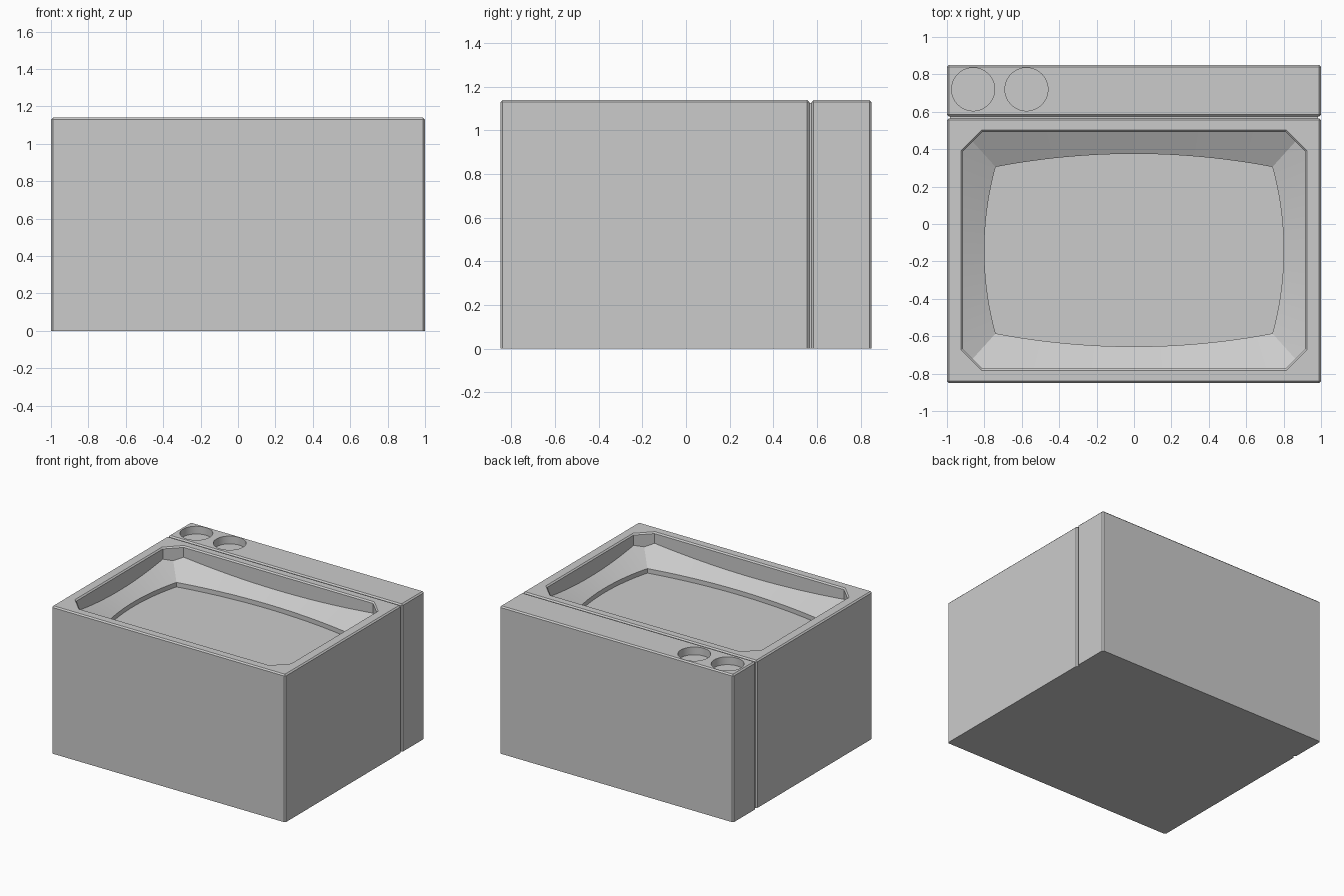
import bpy, bmesh, math

old = bpy.data.objects.get("Cube")
if old:
    bpy.data.objects.remove(old, do_unlink=True)

grey = bpy.data.materials.new("plain_grey")
grey.use_nodes = True
grey.diffuse_color = (0.6, 0.6, 0.6, 1)
grey.node_tree.nodes["Principled BSDF"].inputs["Base Color"].default_value = (0.6, 0.6, 0.6, 1)

HEIGHT, BEVEL = 1.14, 0.01


def make_object(name, bm):
    bmesh.ops.recalc_face_normals(bm, faces=bm.faces)
    mesh = bpy.data.meshes.new(name)
    bm.to_mesh(mesh)
    bm.free()
    mesh.materials.append(grey)
    obj = bpy.data.objects.new(name, mesh)
    bpy.context.collection.objects.link(obj)
    return obj


def box(name, half_x, y0, y1, height, bevel=0):
    """Box on the ground with bevelled upright and top edges."""
    bm = bmesh.new()
    bmesh.ops.create_cube(bm, size=1)
    for v in bm.verts:
        v.co.x *= 2 * half_x
        v.co.y = (y0 + y1) / 2 + v.co.y * (y1 - y0)
        v.co.z = (v.co.z + 0.5) * height
    if bevel:
        edges = [e for e in bm.edges if max(v.co.z for v in e.verts) > 0]
        bmesh.ops.bevel(bm, geom=edges, offset=bevel, segments=1, affect='EDGES')
    return make_object(name, bm)


def select_only(obj):
    bpy.ops.object.select_all(action='DESELECT')
    obj.select_set(True)
    bpy.context.view_layer.objects.active = obj


def cut(obj, cutter):
    mod = obj.modifiers.new("cut", 'BOOLEAN')
    mod.operation = 'DIFFERENCE'
    mod.solver = 'EXACT'
    mod.object = cutter
    select_only(obj)
    bpy.ops.object.modifier_apply(modifier=mod.name)
    bpy.data.objects.remove(cutter, do_unlink=True)


# Basin hollow: bowed floor outline, constant slope, eight-sided upright wall
CENTRE_Y, STEPS = -0.14, 24
FLOOR_Z, SILL_Z, SLOPE = 0.915, 0.95, 0.53


def spread(half):
    return [half * (2 * i / STEPS - 1) for i in range(STEPS + 1)]


def wall_points(half_u, half_v, grow):
    """One wall side, from the middle of one cut corner to the next."""
    c = 0.105 + grow * (2 - math.sqrt(2))
    u, v = half_u + grow, half_v + grow
    side = [(t, v) for t in spread(u - c)]
    return [(c / 2 - u, v - c / 2)] + side + [(u - c / 2, v - c / 2)]


def basin_side(half_len, end_v, sag, wall_u, wall_v):
    """Rows of (u, v, z) for one side, from floor to rim."""
    radius = (half_len ** 2 + sag ** 2) / (2 * sag)
    hub = end_v + sag - radius
    arc = [(u, hub + math.sqrt(radius ** 2 - u * u)) for u in spread(half_len)]
    arc = [arc[0]] + arc + [arc[-1]]
    wall = wall_points(wall_u, wall_v, 0)
    rim = wall_points(wall_u, wall_v, 0.03)
    return [
        [(u, v, FLOOR_Z) for u, v in arc],
        [(u, v, SILL_Z) for u, v in arc],
        [(u, v, SILL_Z + SLOPE * (math.hypot(u, v - hub) - radius)) for u, v in wall],
        [(u, v, HEIGHT - BEVEL) for u, v in wall],
        [(u, v, HEIGHT + 0.02) for u, v in rim],
    ]


def basin_cutter():
    bm = bmesh.new()
    long_side = basin_side(0.74, 0.445, 0.07, 0.915, 0.633)
    short_side = basin_side(0.445, 0.74, 0.06, 0.633, 0.915)
    for k in range(4):
        cos, sin = (1, 0, -1, 0)[k], (0, 1, 0, -1)[k]
        rows = [[bm.verts.new((u * cos + v * sin, CENTRE_Y + v * cos - u * sin, z))
                 for u, v, z in row] for row in (short_side if k % 2 else long_side)]
        for low, high in zip(rows, rows[1:]):
            for i in range(len(low) - 1):
                bm.faces.new((low[i], low[i + 1], high[i + 1], high[i]))
    bmesh.ops.remove_doubles(bm, verts=bm.verts, dist=0.004)
    bmesh.ops.holes_fill(bm, edges=[e for e in bm.edges if e.is_boundary], sides=0)
    return make_object("basin_cutter", bm)


def cup_cutter(x, y, radius, depth):
    bm = bmesh.new()
    bmesh.ops.create_cone(bm, cap_ends=True, segments=64, radius1=radius,
                          radius2=radius, depth=2 * depth)
    bmesh.ops.translate(bm, verts=bm.verts, vec=(x, y, HEIGHT))
    return make_object("cup_cutter", bm)


# Main block with the basin
basin_block = box("basin_block", 1, -0.85, 0.565, HEIGHT, BEVEL)
cut(basin_block, basin_cutter())

# Rear ledge with two round recesses
rear_ledge = box("rear_ledge", 1, 0.575, 0.85, HEIGHT, BEVEL)
for x in (-0.86, -0.575):
    cut(rear_ledge, cup_cutter(x, 0.72, 0.115, 0.06))

# Set-back strip joining the two blocks at the bottom of the groove
groove_core = box("groove_core", 0.985, 0.565, 0.575, HEIGHT - 0.015)

for obj in (basin_block, rear_ledge, groove_core):
    select_only(obj)
    bpy.ops.object.shade_smooth_by_angle(angle=math.radians(12))
